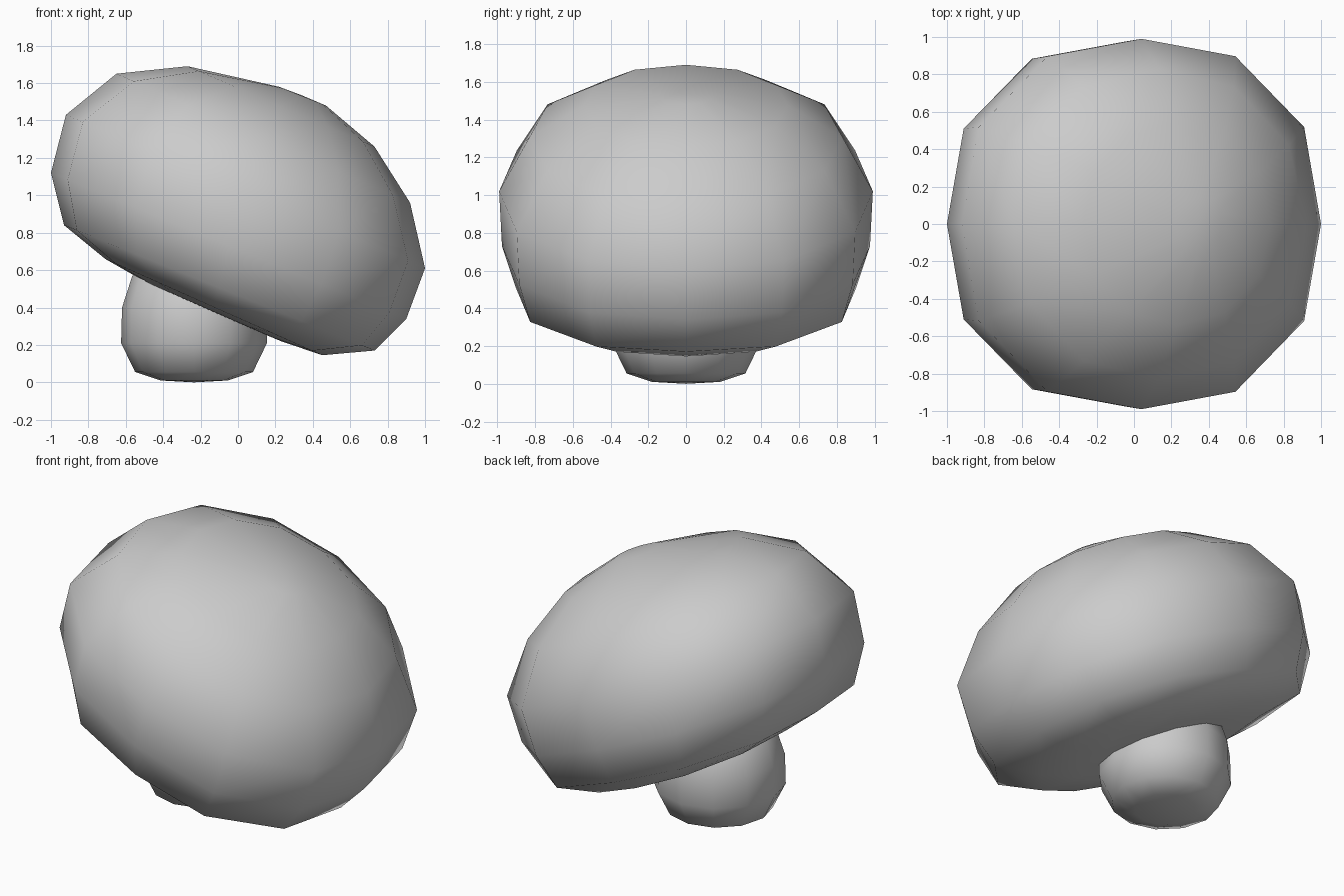
import bpy, bmesh, math

if "Cube" in bpy.data.objects:
    bpy.data.objects.remove(bpy.data.objects["Cube"])

grey = bpy.data.materials.new("plain grey")
grey.diffuse_color = (0.6, 0.6, 0.6, 1)
grey.use_nodes = True
grey.node_tree.nodes["Principled BSDF"].inputs["Base Color"].default_value = grey.diffuse_color


def loft(name, rings, start, end):
    """Skin closed rings of equal length and close both ends with fans."""
    bm = bmesh.new()
    loops = [[bm.verts.new(p) for p in ring] for ring in rings]
    n = len(loops[0])
    for a, b in zip(loops, loops[1:]):
        for i in range(n):
            j = (i + 1) % n
            bm.faces.new((a[i], a[j], b[j], b[i]))
    for tip, ring in ((start, loops[0]), (end, loops[-1])):
        t = bm.verts.new(tip)
        for i in range(n):
            bm.faces.new((t, ring[i], ring[(i + 1) % n]))
    bmesh.ops.recalc_face_normals(bm, faces=bm.faces[:])
    mesh = bpy.data.meshes.new(name)
    bm.to_mesh(mesh)
    bm.free()
    mesh.materials.append(grey)
    mesh.shade_smooth()
    obj = bpy.data.objects.new(name, mesh)
    bpy.context.collection.objects.link(obj)
    return obj


def ring(left, right, half_y, power, sides=12):
    """Rounded ring through two (x, z) points, half_y deep on each side."""
    points = []
    for i in range(sides):
        a = 2 * math.pi * i / sides
        c, s = math.cos(a), math.sin(a)
        k = (abs(c) ** power + abs(s) ** power) ** (-1 / power)
        f = 0.5 + 0.5 * c * k
        points.append((left[0] + (right[0] - left[0]) * f, s * k * half_y,
                       left[1] + (right[1] - left[1]) * f))
    return points


# Tilted cap from gills to crown: high point, low point, half depth, squareness
cap = [((-0.5, 0.54), (0.23, 0.22), 0.46, 2.3),
       ((-0.71, 0.66), (0.45, 0.145), 0.7, 2.4),
       ((-0.93, 0.84), (0.73, 0.17), 0.9, 2.55),
       ((-1.0, 1.12), (0.9, 0.34), 0.975, 2.4),
       ((-0.92, 1.43), (1.0, 0.61), 0.99, 2.4),
       ((-0.65, 1.65), (0.92, 0.96), 0.83, 2.15),
       ((-0.27, 1.69), (0.73, 1.26), 0.54, 2.1),
       ((0.22, 1.58), (0.47, 1.48), 0.14, 2)]
loft("cap", [ring(*row) for row in cap], (-0.13, 0, 0.37), (0.34, 0, 1.535))

# Stubby round stem
profile = [(0.18, 0.01), (0.315, 0.055), (0.39, 0.21), (0.385, 0.4),
           (0.33, 0.57), (0.2, 0.7)]
cx = -0.235
loft("stem", [ring((cx - r, z), (cx + r, z), r, 2) for r, z in profile],
     (cx, 0, 0), (cx, 0, 0.75))
